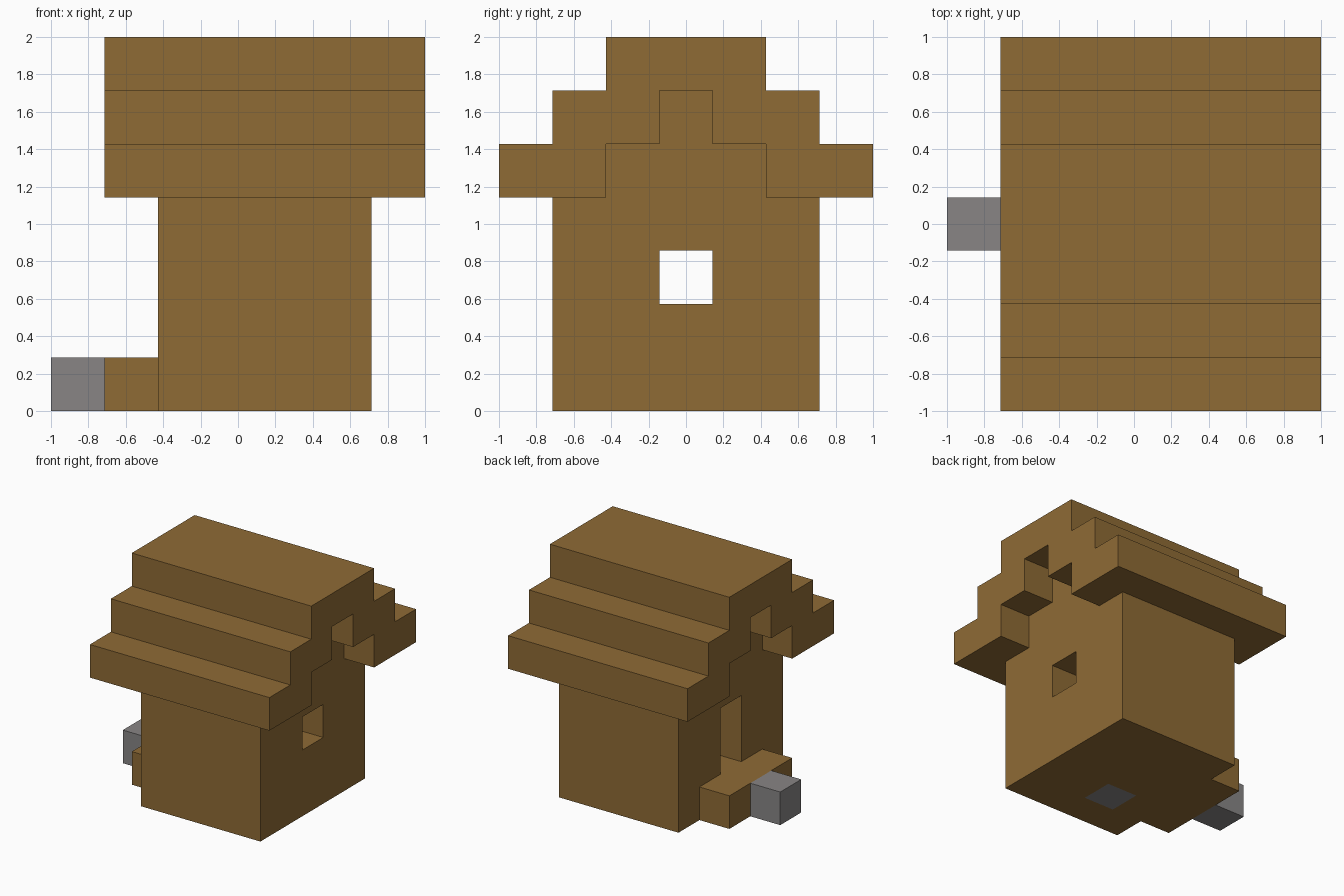
import bpy, bmesh
from mathutils import Vector

if "Cube" in bpy.data.objects:
    bpy.data.objects.remove(bpy.data.objects["Cube"], do_unlink=True)

U = 2 / 7    # size of one building block
MID = 3.5    # centre of the seven-block grid


def material(name, rgb):
    mat = bpy.data.materials.new(name)
    mat.use_nodes = True
    mat.diffuse_color = (*rgb, 1)
    mat.node_tree.nodes["Principled BSDF"].inputs["Base Color"].default_value = (*rgb, 1)
    return mat


wood = material("wood_brown", (0.275, 0.147, 0.036))
stone = material("stone_grey", (0.246, 0.235, 0.235))


def prism(name, outline, lo, hi, axis="x", mat=wood, mirror=False):
    """Extrude an outline in grid blocks along x (outline is y, z) or z (outline is x, y)."""
    def place(p, d):
        x, y, z = (d, *p) if axis == "x" else (*p, d)
        return Vector((x - MID, y - MID, z)) * U

    bm = bmesh.new()
    base = bm.faces.new([bm.verts.new(place(p, lo)) for p in outline])
    grown = bmesh.ops.extrude_face_region(bm, geom=[base], use_keep_orig=True)
    tops = [g for g in grown["geom"] if isinstance(g, bmesh.types.BMVert)]
    bmesh.ops.translate(bm, verts=tops, vec=place(outline[0], hi) - place(outline[0], lo))
    bmesh.ops.recalc_face_normals(bm, faces=bm.faces)
    if mirror:  # open the seam on the centre plane
        seam = [f for f in bm.faces if all(abs(v.co.y) < 1e-5 for v in f.verts)]
        bmesh.ops.delete(bm, geom=seam, context="FACES")
    mesh = bpy.data.meshes.new(name)
    bm.to_mesh(mesh)
    bm.free()
    mesh.materials.append(mat)
    obj = bpy.data.objects.new(name, mesh)
    bpy.context.collection.objects.link(obj)
    if mirror:
        mod = obj.modifiers.new("mirror", "MIRROR")
        mod.use_axis = (False, True, False)
    return obj


def rect(a0, b0, a1, b1):
    return [(a0, b0), (a1, b0), (a1, b1), (a0, b1)]


def gable_half(sill):
    """Half of a stepped end wall with an opening from the sill up to block three."""
    return [(MID, 0), (1, 0), (1, 4), (2, 4), (2, 5), (3, 5), (3, 6), (MID, 6),
            (MID, 3), (3, 3), (3, sill), (MID, sill)]


# End walls: window on one side, doorway on the other
prism("window_wall", gable_half(2), 5, 6, mirror=True)
prism("door_wall", gable_half(1), 2, 3, mirror=True)

# Side walls
prism("side_wall", rect(1, 0, 2, 4), 3, 5, mirror=True)

# Floor with a stone set into one corner
prism("floor", [(4, 2), (5, 2), (5, 5), (3, 5), (3, 3), (4, 3)], 0, 1, axis="z")
prism("floor_stone", rect(3, 2, 4, 3), 0, 1, axis="z", mat=stone)

# Stepped roof overhanging the walls all round
roof_half = [(0, 4), (2, 4), (2, 5), (3, 5), (3, 6), (MID, 6),
             (MID, 7), (2, 7), (2, 6), (1, 6), (1, 5), (0, 5)]
prism("roof", roof_half, 1, 7, mirror=True)

# Doorstep and the stone in front of it
prism("doorstep", rect(1, 2, 2, 5), 0, 1, axis="z")
prism("path_stone", rect(0, 3, 1, 4), 0, 1, axis="z", mat=stone)
